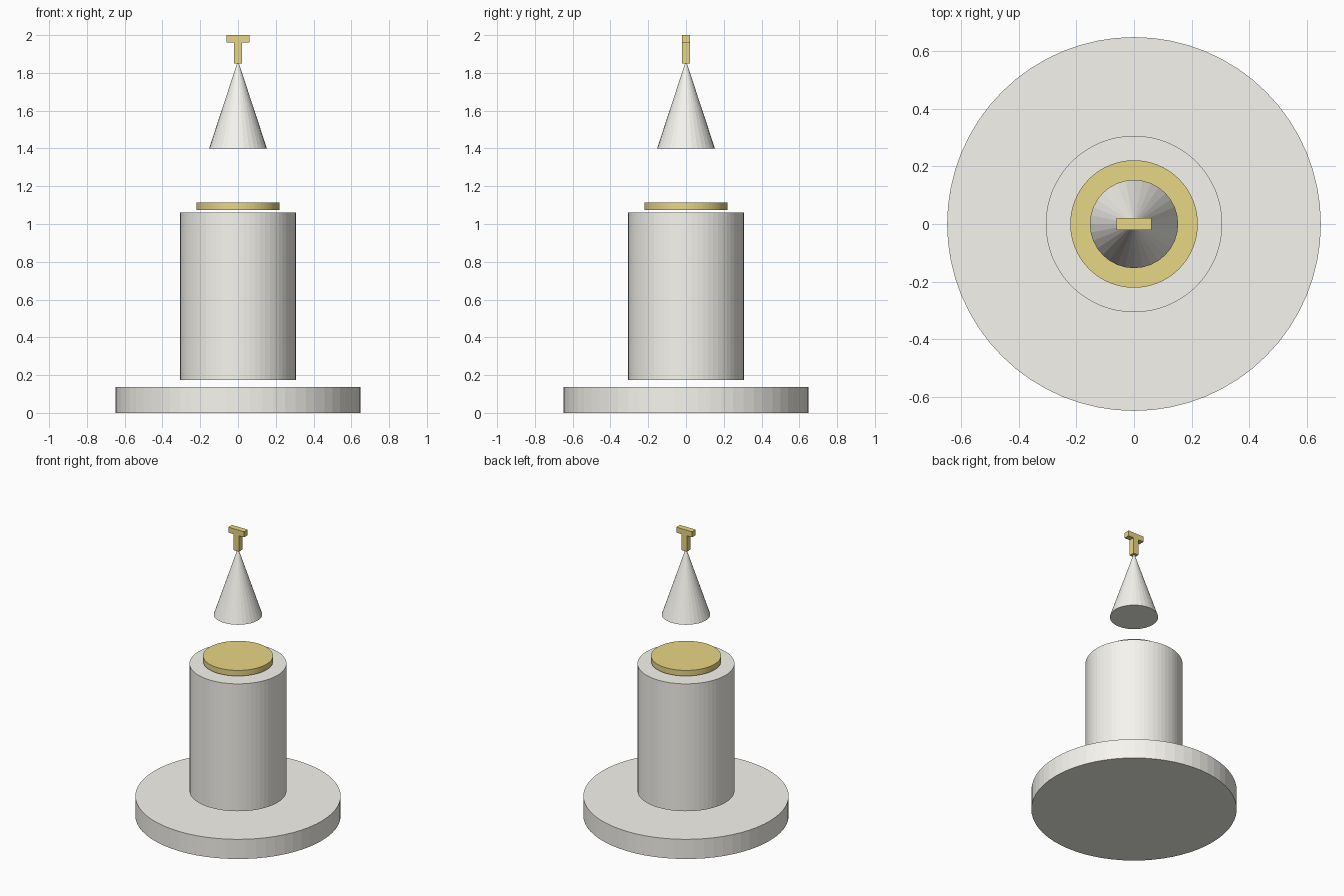
import bpy
import bmesh

if "Cube" in bpy.data.objects:
    bpy.data.objects.remove(bpy.data.objects["Cube"])

SIDES = 64


def material(name, colour):
    mat = bpy.data.materials.new(name)
    mat.diffuse_color = colour
    mat.use_nodes = True
    mat.node_tree.nodes["Principled BSDF"].inputs["Base Color"].default_value = mat.diffuse_color
    return mat


def add_object(name, bm, mat):
    bmesh.ops.recalc_face_normals(bm, faces=bm.faces)
    mesh = bpy.data.meshes.new(name)
    bm.to_mesh(mesh)
    bm.free()
    mesh.materials.append(mat)
    obj = bpy.data.objects.new(name, mesh)
    bpy.context.collection.objects.link(obj)
    return obj


def round_part(name, r_bottom, r_top, z0, z1, mat, sides=SIDES):
    bm = bmesh.new()
    bmesh.ops.create_cone(bm, cap_ends=True, segments=sides,
                          radius1=r_bottom, radius2=r_top, depth=z1 - z0)
    bmesh.ops.translate(bm, verts=bm.verts, vec=(0, 0, (z0 + z1) / 2))
    return add_object(name, bm, mat)


ivory = material("ivory", (0.93, 0.915, 0.86, 1))
gold = material("gold", (0.80, 0.67, 0.23, 1))

# Stacked round parts, separated by gaps
round_part("base", 0.648, 0.648, 0.0, 0.137, ivory)
round_part("column", 0.306, 0.306, 0.173, 1.06, ivory)
round_part("cap_disc", 0.221, 0.221, 1.075, 1.114, gold)
round_part("spire", 0.153, 0.0, 1.4, 1.865, ivory, 32)

# T-shaped finial: half profile mirrored in x, extruded in y
half = [(0.02, 1.851), (0.02, 1.962), (0.061, 1.962), (0.061, 2.0)]
outline = half + [(-x, z) for x, z in reversed(half)]
bm = bmesh.new()
face = bm.faces.new([bm.verts.new((x, -0.02, z)) for x, z in outline])
extruded = bmesh.ops.extrude_face_region(bm, geom=[face], use_keep_orig=True)
moved = [v for v in extruded["geom"] if isinstance(v, bmesh.types.BMVert)]
bmesh.ops.translate(bm, verts=moved, vec=(0, 0.04, 0))
add_object("finial", bm, gold)
